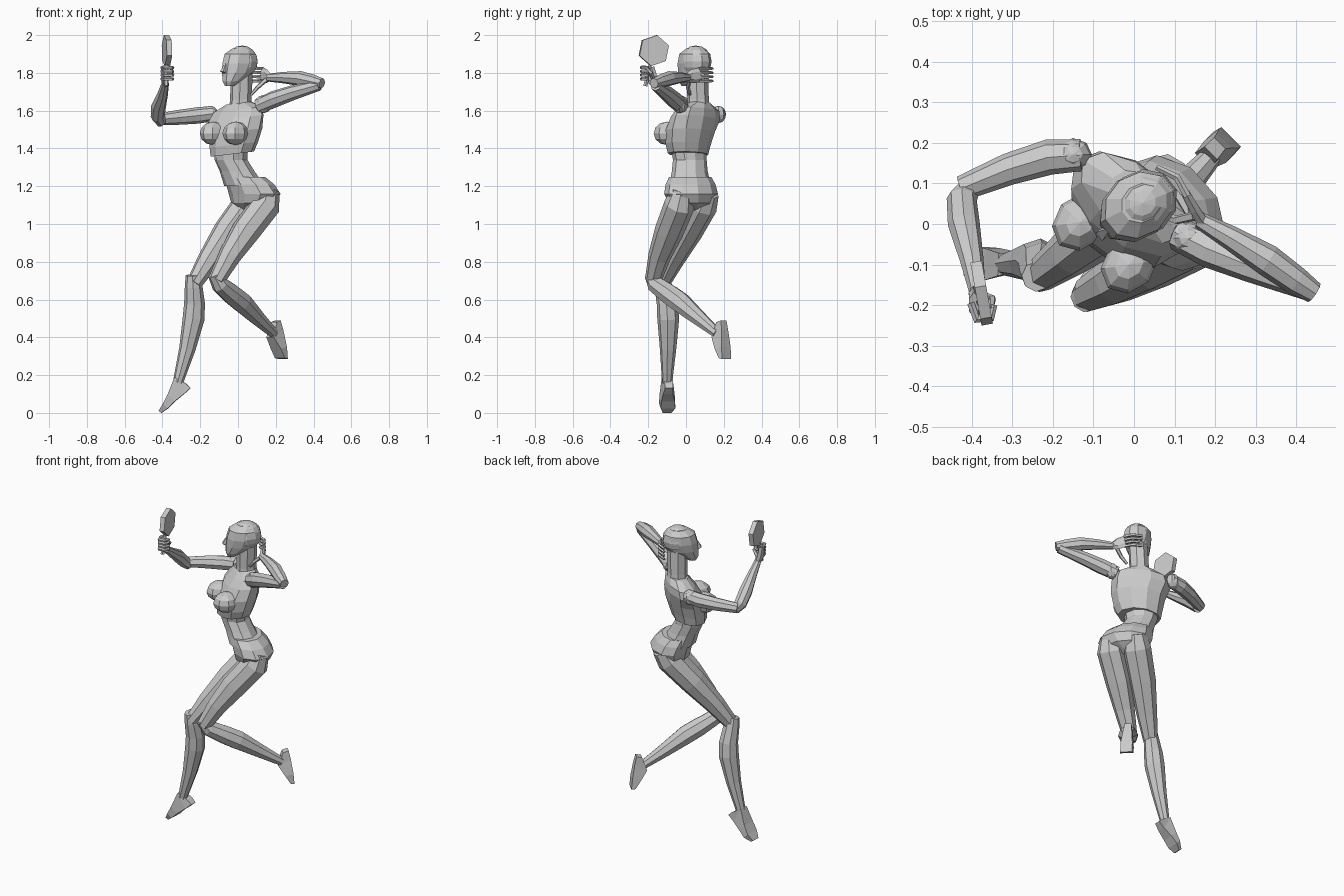
import bpy, bmesh, math
from mathutils import Vector as V


def mesh_from_rings(name, rings):
    """Skin a list of equal-length vertex rings and cap both ends."""
    bm = bmesh.new()
    vs = [[bm.verts.new(p) for p in r] for r in rings]
    n = len(rings[0])
    for a, b in zip(vs, vs[1:]):
        for i in range(n):
            j = (i + 1) % n
            bm.faces.new((a[i], a[j], b[j], b[i]))
    bm.faces.new(vs[0][::-1])
    bm.faces.new(vs[-1])
    bmesh.ops.recalc_face_normals(bm, faces=bm.faces)
    me = bpy.data.meshes.new(name)
    bm.to_mesh(me)
    bm.free()
    ob = bpy.data.objects.new(name, me)
    bpy.context.collection.objects.link(ob)
    return ob


def loft(name, secs, side, n=8, axis=None):
    """Faceted tube: secs = (x, y, z, half width[, half depth])."""
    pts = [V(s[:3]) for s in secs]
    rings = []
    for i, s in enumerate(secs):
        t = V(axis) if axis else pts[min(i + 1, len(pts) - 1)] - pts[max(i - 1, 0)]
        t.normalize()
        u = V(side)
        u = (u - t * u.dot(t)).normalized()
        w = t.cross(u)
        a, b = s[3] * 1.04, s[-1] * 1.04
        rings.append([pts[i] + u * a * math.cos(k * math.tau / n)
                      + w * b * math.sin(k * math.tau / n) for k in range(n)])
    return mesh_from_rings(name, rings)


def box_loft(name, secs, side):
    """Four-sided loft: secs = (upper point, lower point, half width)."""
    s = V(side).normalized()
    return mesh_from_rings(name, [[V(a) + s * w, V(a) - s * w, V(b) - s * w * .9, V(b) + s * w * .9]
                                  for a, b, w in secs])


def ball(name, loc, scale, turn=0, u=8, v=6):
    bpy.ops.mesh.primitive_uv_sphere_add(segments=u, ring_count=v, location=loc, rotation=(0, 0, turn))
    ob = bpy.context.object
    ob.name = name
    ob.scale = scale
    return ob


# Torso
CH, PE = (.8, -.6, .1), (.66, -.75, 0)
loft("ribcage", [(-.03, .01, 1.37, .12, .095), (-.022, .01, 1.42, .135, .105), (-.012, .022, 1.49, .15, .11),
                 (-.01, .05, 1.56, .165, .095), (-.002, .065, 1.605, .15, .075), (.005, .07, 1.64, .07, .055)],
     CH, 10, (-.12, 0, 1))
loft("waist", [(-.04, .015, 1.41, .1, .08), (-.037, .02, 1.34, .09, .08), (-.005, .02, 1.28, .097, .083),
               (.035, .022, 1.2, .115, .095)], PE, 10, (0, 0, -1))
loft("pelvis", [(.035, .022, 1.25, .115, .095), (.065, .024, 1.21, .14, .108), (.088, .027, 1.16, .152, .115),
                (.08, .03, 1.11, .125, .1), (.06, .035, 1.07, .04, .05)], PE, 10, (0, 0, -1))
for label, loc in (("right", (-.132, .005, 1.48)), ("left", (-.012, -.1, 1.48))):
    ball(label + "_breast", loc, (.078, .064, .062), math.radians(48))

# Neck, head and hair
loft("neck", [(.015, .065, 1.59, .062, .062), (.015, .064, 1.66, .055, .055), (.02, .06, 1.8, .054, .058)],
     (.62, -.78, 0))
F, S = V((-.78, -.62, 0)), V((.62, -.78, 0))
head = []
for z, front, back, w in ((1.73, .095, .045, .022), (1.755, .105, .01, .045), (1.80, .105, -.07, .066),
                          (1.85, .1, -.095, .077), (1.9, .085, -.09, .074), (1.93, .04, -.06, .045)):
    c = V((.01, .045, z)) + F * (front + back) / 2
    head.append((*c, w, (front - back) / 2))
loft("head", head, S, 10, (0, 0, 1))
ball("hair", (.022, .052, 1.86), (.09, .08, .085), math.radians(38), 10, 8)
N = V((.01, .045, 0))
box_loft("nose", [(N + F * .1 + V((0, 0, 1.85)), N + F * .09 + V((0, 0, 1.85)), .005),
                  (N + F * .124 + V((0, 0, 1.808)), N + F * .09 + V((0, 0, 1.805)), .013),
                  (N + F * .104 + V((0, 0, 1.797)), N + F * .09 + V((0, 0, 1.797)), .01)], S)

# Legs
loft("right_thigh", [(.085, .115, 1.17, .06), (.05, .085, 1.1, .08), (-.055, .01, .96, .075),
                     (-.155, -.07, .81, .058), (-.235, -.13, .68, .04)], PE)
loft("left_thigh", [(.165, -.02, 1.18, .055), (.145, -.035, 1.1, .078), (.04, -.09, .96, .074),
                    (-.045, -.14, .83, .058), (-.115, -.175, .7, .042)], PE)
loft("right_shin", [(-.24, -.13, .73, .036), (-.235, -.12, .67, .045), (-.23, -.1, .58, .053),
                    (-.235, -.094, .5, .056), (-.268, -.095, .34, .042), (-.318, -.1, .16, .026)], PE)
loft("left_shin", [(-.125, -.185, .735, .034), (-.095, -.16, .68, .046), (-.03, -.085, .625, .054),
                   (.02, -.03, .585, .055), (.105, .07, .5, .04), (.19, .165, .42, .026)], PE)
box_loft("right_foot", [((-.275, -.09, .155), (-.25, -.09, .132), .022), ((-.335, -.1, .19), (-.285, -.095, .1), .028),
                        ((-.37, -.1, .1), (-.335, -.095, .06), .04), ((-.395, -.1, .05), (-.37, -.095, .024), .043),
                        ((-.42, -.1, .01), (-.405, -.1, 0), .026)], (.05, 1, 0))
box_loft("left_foot", [((.19, .175, .48), (.212, .2, .49), .022), ((.17, .155, .4), (.222, .205, .44), .028),
                       ((.2, .178, .34), (.235, .212, .35), .038), ((.222, .2, .29), (.24, .215, .285), .038)],
         (.7, -.7, 0))

# Arms
UP = (0, 0, 1)
ball("right_shoulder", (-.15, .172, 1.58), (.046, .04, .046))
ball("left_shoulder", (.135, -.035, 1.635), (.046, .042, .048))
loft("right_upper_arm", [(-.13, .17, 1.585, .038), (-.21, .165, 1.575, .042), (-.31, .135, 1.565, .038),
                         (-.425, .088, 1.553, .03)], UP)
loft("left_upper_arm", [(.11, -.025, 1.625, .04), (.19, -.065, 1.66, .043), (.29, -.105, 1.695, .038),
                        (.43, -.16, 1.735, .028)], UP)
loft("right_forearm", [(-.405, .09, 1.535, .026), (-.425, .06, 1.57, .036), (-.42, .0, 1.625, .038),
                       (-.4, -.09, 1.685, .028), (-.385, -.175, 1.745, .019)], (1, 0, 0))
loft("left_forearm", [(.445, -.17, 1.745, .026), (.4, -.14, 1.755, .034), (.33, -.09, 1.77, .038),
                      (.24, -.035, 1.775, .029), (.16, .01, 1.775, .02)], UP)

# Hands
loft("right_palm", [(-.385, -.165, 1.74, .02, .018), (-.395, -.185, 1.775, .032, .014),
                    (-.395, -.2, 1.825, .032, .013)], (0, 1, .2), 6)
loft("left_palm", [(.17, .003, 1.775, .02, .016), (.15, .035, 1.782, .036, .014),
                   (.128, .075, 1.79, .036, .012)], UP, 6)
for i in range(4):
    z = 1.768 + .02 * i
    loft(f"right_finger_{i + 1}", [(-.403, -.195, z, .009), (-.388, -.236, z, .01), (-.352, -.232, z, .009),
                                   (-.345, -.2, z, .008)], UP, 5)
    z = 1.757 + .022 * i
    loft(f"left_finger_{i + 1}", [(.132, .068, z, .009), (.106, .115, z, .009), (.055, .14, z, .007)], UP, 5)
loft("right_thumb", [(-.38, -.175, 1.77, .012), (-.35, -.185, 1.8, .01), (-.355, -.21, 1.83, .008)], UP, 5)
loft("left_thumb", [(.15, .02, 1.765, .012), (.105, .01, 1.725, .011), (.07, .02, 1.685, .008)], S, 5)

# Hand mirror
loft("mirror_plate", [(-.39, -.173, 1.918, .08), (-.362, -.168, 1.918, .08)], (0, .2, .98), 6)
loft("mirror_handle", [(-.378, -.185, 1.86, .009), (-.379, -.203, 1.79, .011), (-.38, -.215, 1.73, .012)],
     (1, 0, 0), 6)
